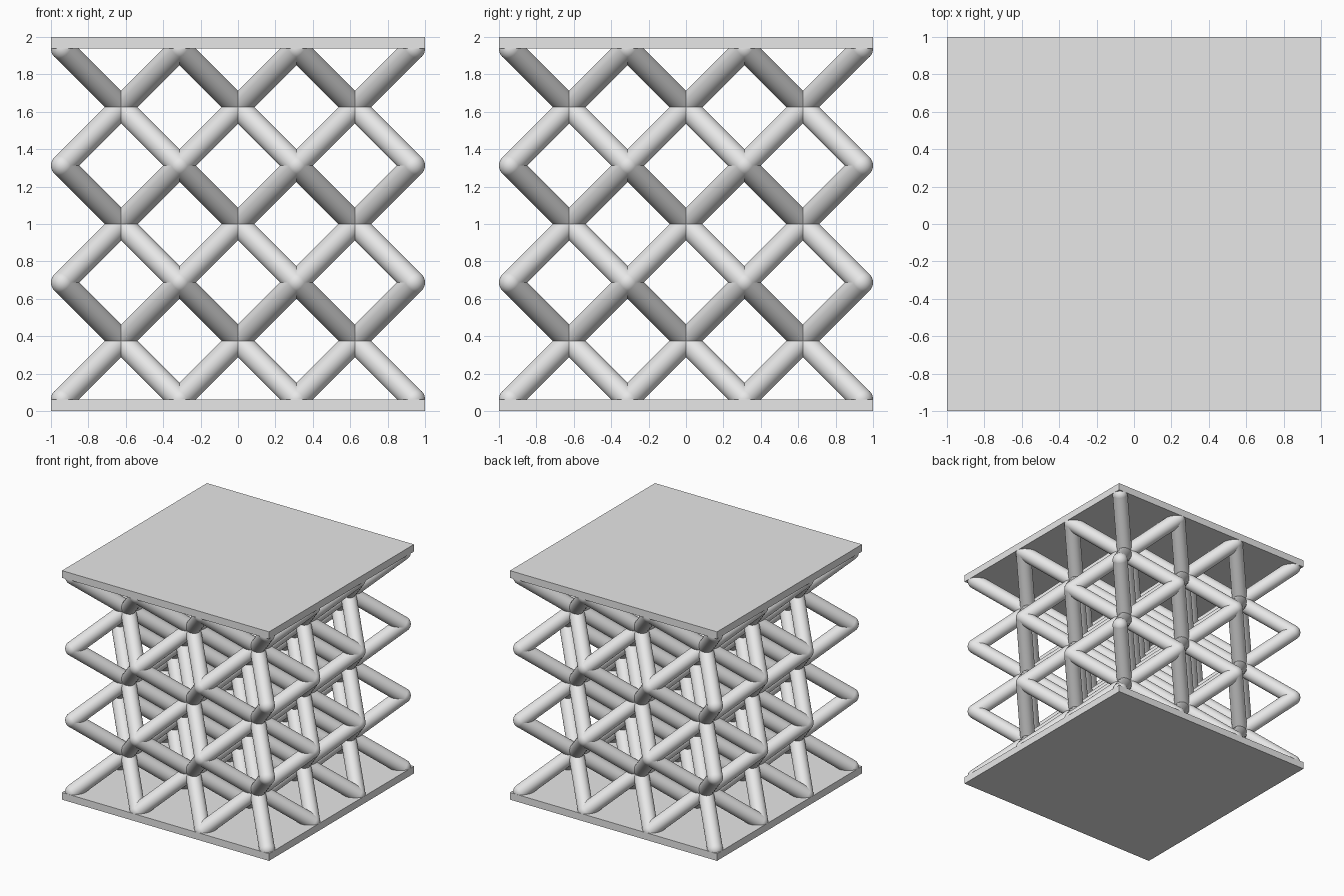
import bpy, bmesh
from mathutils import Vector, Matrix

if "Cube" in bpy.data.objects:
    bpy.data.objects.remove(bpy.data.objects["Cube"])

CELL = 0.625          # lattice cell size
R = 0.0625            # strut radius, also plate thickness
N = 3                 # cells per axis
HALF = CELL * N / 2

grey = bpy.data.materials.new("light grey")
grey.diffuse_color = (0.8, 0.8, 0.8, 1)
grey.use_nodes = True
grey.node_tree.nodes["Principled BSDF"].inputs["Base Color"].default_value = grey.diffuse_color


def finish(bm, name, smooth):
    mesh = bpy.data.meshes.new(name)
    bm.to_mesh(mesh)
    bm.free()
    for p in mesh.polygons:
        p.use_smooth = smooth
    mesh.materials.append(grey)
    obj = bpy.data.objects.new(name, mesh)
    bpy.context.collection.objects.link(obj)
    return obj


def node(i, j, k):
    return Vector((i * CELL - HALF, j * CELL - HALF, k * CELL + R))


# Square end plates
for name, z in (("bottom_plate", R / 2), ("top_plate", 2 - R / 2)):
    bm = bmesh.new()
    bmesh.ops.create_cube(bm, size=1, matrix=Matrix.Translation((0, 0, z))
                          @ Matrix.Diagonal((2, 2, R, 1)))
    finish(bm, name, False)

# Struts: the four body diagonals of every cell
bm = bmesh.new()
for i in range(N):
    for j in range(N):
        for k in range(N):
            for a, b in ((0, 0), (1, 0), (0, 1), (1, 1)):
                p = node(i + a, j + b, k)
                q = node(i + 1 - a, j + 1 - b, k + 1)
                d = q - p
                rot = d.to_track_quat('Z', 'Y').to_matrix().to_4x4()
                bmesh.ops.create_cone(
                    bm, cap_ends=False, segments=32, radius1=R, radius2=R,
                    depth=d.length, matrix=Matrix.Translation((p + q) / 2) @ rot)
finish(bm, "lattice_struts", True)

# Ball joints where the cell corners meet
bm = bmesh.new()
for i in range(N + 1):
    for j in range(N + 1):
        for k in range(N + 1):
            bmesh.ops.create_uvsphere(bm, u_segments=32, v_segments=16, radius=R,
                                      matrix=Matrix.Translation(node(i, j, k)))
finish(bm, "ball_joints", True)
